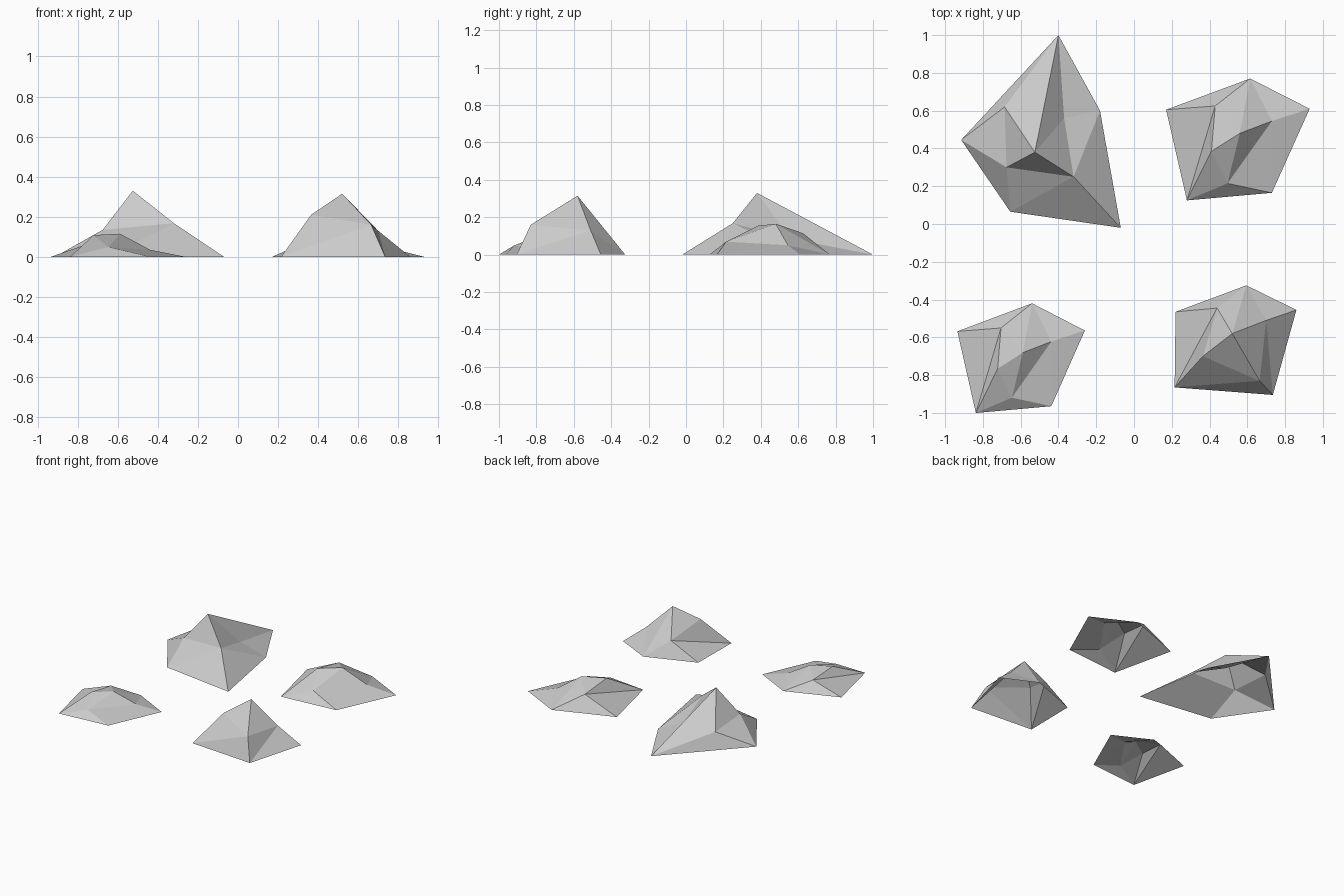
import bpy

if "Cube" in bpy.data.objects:
    bpy.data.objects.remove(bpy.data.objects["Cube"])

# Shared layout of every rock: rim back, right, front right, front left, left (0-4),
# shoulders back left, left, front, right (5-8), peak (9)
COMMON = [(1, 9, 0), (0, 9, 5), (0, 8, 9), (0, 1, 8), (5, 9, 6), (6, 9, 7),
          (9, 8, 7), (0, 5, 4), (3, 6, 7), (3, 7, 2)][1:]
STEEP = [(4, 5, 3), (5, 6, 3), (1, 2, 8), (8, 2, 7)]
BROAD = [(4, 5, 6), (4, 6, 3), (1, 2, 7), (1, 7, 8)]


def rock(name, rim, upper, sides, scale=(1, 1, 1), shift=(0, 0)):
    """Open-bottomed, flat-faced rock from a ground rim, four shoulders and a peak."""
    points = [(x, y, 0) for x, y in rim] + upper
    verts = [(x * scale[0] + shift[0], y * scale[1] + shift[1], z * scale[2])
             for x, y, z in points]
    # wind every face so that it looks upward
    faces = []
    for a, b, c in COMMON + sides:
        p, q, r = verts[a], verts[b], verts[c]
        area = (q[0] - p[0]) * (r[1] - p[1]) - (q[1] - p[1]) * (r[0] - p[0])
        faces.append((a, b, c) if area > 0 else (a, c, b))
    mesh = bpy.data.meshes.new(name)
    mesh.from_pydata(verts, [], faces)
    mesh.update()
    obj = bpy.data.objects.new(name, mesh)
    bpy.context.collection.objects.link(obj)
    return obj


# Large rock, back left
rock("large_rock",
     [(-.40, 1.0), (-.18, .60), (-.07, -.02), (-.655, .065), (-.915, .445)],
     [(-.685, .62, .12), (-.675, .30, .135), (-.32, .25, .168), (-.37, .56, .085),
      (-.525, .38, .33)], BROAD)

# Low rock, back right, and its smaller copy, front left
low_rim = [(.615, .77), (.93, .61), (.73, .165), (.28, .125), (.17, .605)]
low_top = [(.43, .625, .115), (.41, .385, .155), (.495, .215, .07), (.73, .545, .05),
           (.56, .48, .165)]
rock("low_rock", low_rim, low_top, STEEP)
rock("small_low_rock", low_rim, low_top, STEEP, (.888, .9, .7), (-1.086, -1.113))

# Peaked rock, front right
rock("peaked_rock",
     [(.595, -.325), (.86, -.455), (.735, -.905), (.215, -.865), (.22, -.465)],
     [(.44, -.445, .12), (.365, -.70, .21), (.665, -.83, .16), (.70, -.51, .13),
      (.52, -.58, .315)], STEEP)
